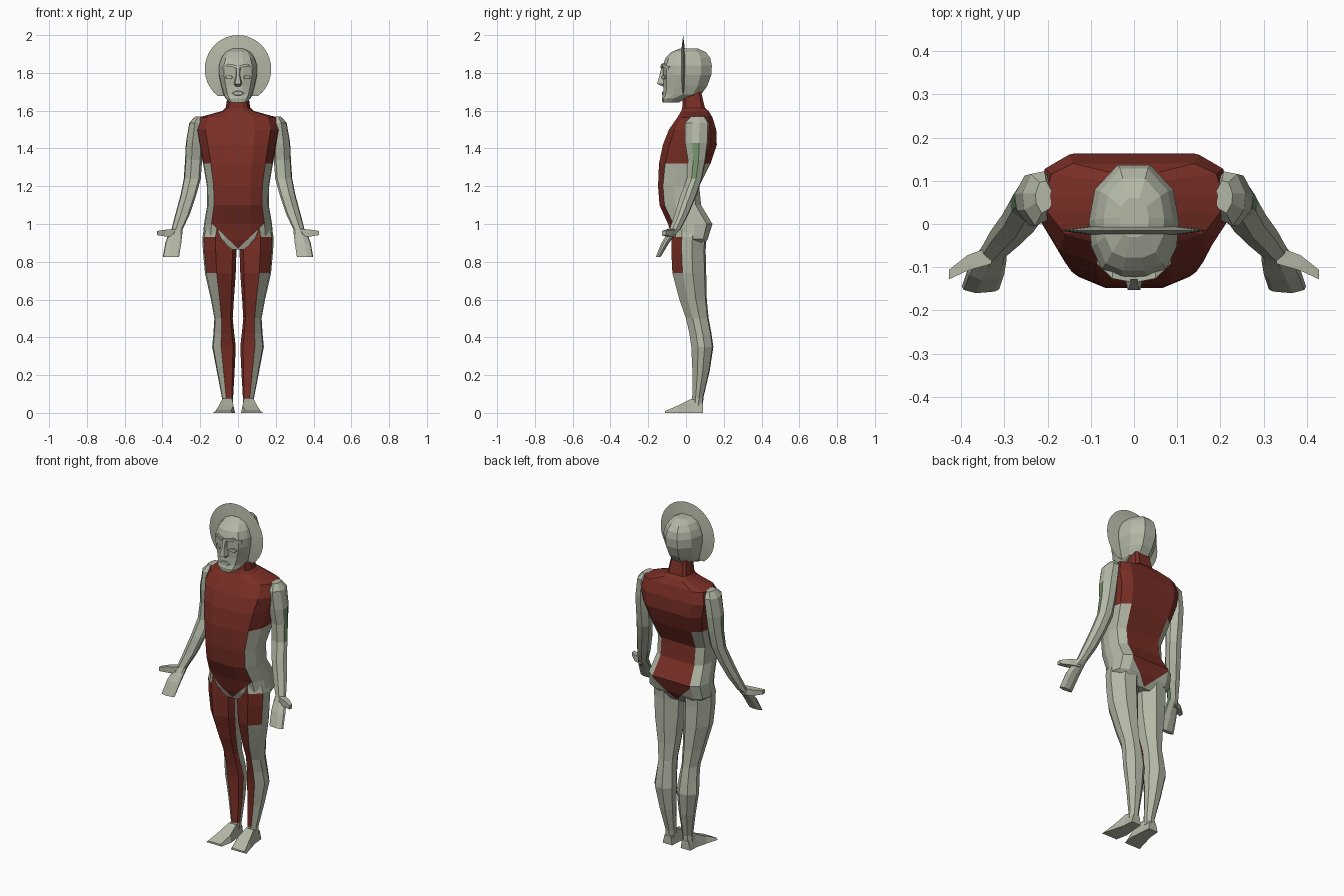
import bpy, bmesh, math
from mathutils import Vector

if "Cube" in bpy.data.objects:
    bpy.data.objects.remove(bpy.data.objects["Cube"])


def make_mat(name, rgb):
    m = bpy.data.materials.new(name)
    m.diffuse_color = (*rgb, 1)
    m.use_nodes = True
    m.node_tree.nodes["Principled BSDF"].inputs["Base Color"].default_value = m.diffuse_color
    return m


MATS = [make_mat("pale_grey", (0.45, 0.48, 0.38)),
        make_mat("dark_red", (0.19, 0.028, 0.019)),
        make_mat("soft_green", (0.17, 0.29, 0.14))]
PALE, RED, GREEN = 0, 1, 2


def loft(name, rings, paint=None, mirror=False, cuts=()):
    """Skin closed rings of points; paint(column, mid_z) picks the colour."""
    bm = bmesh.new()
    vs = [[bm.verts.new(p) for p in r] for r in rings]
    n = len(rings[0])
    for a, b in zip(vs, vs[1:]):
        for i in range(n):
            j = (i + 1) % n
            f = bm.faces.new((a[i], a[j], b[j], b[i]))
            if paint:
                f.material_index = paint(i, f.calc_center_median().z)
    for r in (vs[0], vs[-1]):
        f = bm.faces.new(r)
        if paint:
            f.material_index = paint(0, f.calc_center_median().z)
    for co, no in cuts:
        bmesh.ops.bisect_plane(bm, geom=bm.verts[:] + bm.edges[:] + bm.faces[:],
                               plane_co=co, plane_no=no)
    if cuts:  # pointed lower edge of the suit
        for f in bm.faces:
            c = f.calc_center_median()
            if c.z < 0.87 + 0.95 * abs(c.x) and c.z < 1.02:
                f.material_index = PALE
    bmesh.ops.recalc_face_normals(bm, faces=bm.faces[:])
    me = bpy.data.meshes.new(name)
    bm.to_mesh(me)
    bm.free()
    for m in MATS:
        me.materials.append(m)
    ob = bpy.data.objects.new(name, me)
    bpy.context.collection.objects.link(ob)
    if mirror:
        ob.modifiers.new("Mirror", 'MIRROR')
    return ob


def section(profile, x0, x1, yf, yb, z):
    return [(x0 + u * (x1 - x0), yf + v * (yb - yf), z) for u, v in profile]


def limb(rows):
    return [section(LIMB, xi, xo, yf, yb, z) for z, xi, xo, yf, yb in rows]


def body(profile, rows):
    return [section(profile, -w, w, yf, yb, z) for z, w, yf, yb in rows]


def both_sides(half):
    pts = half + [(-x, y) for x, y in reversed(half)]
    return [((x + 1) / 2, y) for x, y in pts]


LIMB = [(.12, .15), (.62, 0), (.95, .3), (1, .6), (.75, .95), (.35, 1), (.03, .7), (0, .35)]
TRUNK = both_sides([(.4, 0), (.78, .12), (.97, .38), (1, .6), (.93, .87), (.68, 1)])
SKULL = both_sides([(.28, 0), (.72, .07), (.95, .27), (1, .5), (.87, .78), (.36, 1)])


# Torso and neck: red above the ribs, red front and back panels below
def paint_torso(col, z):
    return RED if z > 1.32 or col in (0, 5, 10, 11) else PALE


torso = body(TRUNK, [
    (1.70, .052, -.015, .08), (1.615, .065, -.02, .10), (1.598, .085, -.025, .12),
    (1.565, .205, -.045, .14), (1.50, .222, -.09, .16), (1.42, .205, -.122, .163),
    (1.32, .185, -.143, .13), (1.20, .165, -.148, .07), (1.10, .163, -.14, .08),
    (1.00, .18, -.095, .14), (.92, .187, -.072, .115), (.865, .12, -.05, .08)])
loft("torso", torso, paint_torso,
     cuts=[((0, 0, .87), (s * .95, 0, -1)) for s in (1, -1)])


# Legs: red thigh panel and red inner front stripe
def paint_leg(col, z):
    if z > .93:
        return RED if col in (0, 7) else PALE
    return RED if (z > .08 and col in (0, 7)) or (z > .74 and col == 1) else PALE


loft("leg", limb([
    (1.00, .01, .17, -.07, .10), (.93, .006, .189, -.078, .108), (.86, .008, .186, -.078, .104),
    (.74, .012, .175, -.072, .107), (.60, .022, .143, -.035, .11), (.50, .028, .125, 0, .12),
    (.42, .02, .13, .018, .135), (.35, .012, .137, .028, .145), (.22, .018, .112, .034, .125),
    (.08, .026, .085, .033, .092), (.04, .028, .088, .03, .09)]), paint_leg, True)


# Feet: flat wedges
loft("foot", [[(a, y, 0), (b, y, 0), (b - .012, y, h), (a + .008, y, h)] for y, a, b, h in [
    (.09, .028, .09, .05), (.03, .024, .094, .075), (-.04, .016, .112, .04),
    (-.11, .03, .132, .01)]], mirror=True)


# Arms and flat hands, palms forward
def paint_arm(col, z):
    if (col == 2 and 1.24 < z < 1.43) or (col == 6 and .9 < z < 1.05):
        return GREEN
    return PALE


loft("arm", limb([
    (1.568, .19, .228, .025, .10), (1.535, .18, .258, -.005, .122), (1.43, .185, .276, -.005, .118),
    (1.34, .19, .28, .01, .105), (1.24, .197, .287, .005, .085), (1.15, .222, .305, -.03, .055),
    (1.05, .256, .332, -.06, .012), (.97, .294, .352, -.088, -.03),
    (.945, .295, .368, -.102, -.055), (.90, .30, .385, -.13, -.09),
    (.825, .312, .398, -.16, -.135)]), paint_arm, True)

loft("thumb", [[(x, y - t, z - t), (x, y + t, z - t), (x, y + t, z + t), (x, y - t, z + t)]
               for x, y, z, t in [(.33, -.072, .955, .02), (.385, -.09, .952, .018),
                                  (.428, -.117, .952, .011)]], mirror=True)

# Head
loft("head", body(SKULL, [
    (1.642, .045, -.125, -.04), (1.665, .066, -.128, .0), (1.685, .076, -.122, .08),
    (1.73, .09, -.118, .112), (1.79, .104, -.12, .134), (1.84, .104, -.122, .137),
    (1.88, .09, -.108, .128), (1.91, .07, -.078, .105), (1.93, .034, -.03, .06)]))

# Face: nose, brows, eyes and lips
loft("nose", [[(-w, -.11, z), (-w * .6, y, z), (w * .6, y, z), (w, -.11, z)] for z, w, y in [
    (1.728, .016, -.122), (1.742, .024, -.153), (1.79, .012, -.14), (1.838, .016, -.128)]])
loft("brow", [[(x, y, z), (x, y + .05, z), (x, y + .045, z + .014), (x, y, z + .014)]
              for x, y, z in [(.008, -.134, 1.826), (.05, -.126, 1.835), (.086, -.092, 1.818)]],
     mirror=True)


def face_plate(name, cx, cz, rx, rz, y, slope, mirror=False):
    """Thin six-sided plate lying on the face."""
    loft(name, [[(cx + s * rx * math.cos(a), y + d + slope * rx * math.cos(a),
                  cz + s * rz * math.sin(a)) for a in [k * math.pi / 3 for k in range(6)]]
                for s, d in ((1, .006), (.85, 0))], mirror=mirror)


face_plate("eye", .048, 1.777, .022, .012, -.121, .45, True)
face_plate("lips", 0, 1.692, .032, .013, -.127, 0)

# Fin disc standing behind the face, open below the jaw
CZ, YM = 1.82, -.015
rim = [(.176 * math.cos(a), YM, CZ + .18 * math.sin(a))
       for a in [math.radians(-52 + 284 * k / 28) for k in range(29)]]
bm = bmesh.new()
rv = [bm.verts.new(p) for p in rim]
for y in (YM - .022, YM + .022):
    c = bm.verts.new((0, y, CZ))
    for a, b in zip(rv, rv[1:] + rv[:1]):
        bm.faces.new((a, b, c))
bmesh.ops.recalc_face_normals(bm, faces=bm.faces[:])
me = bpy.data.meshes.new("fin_disc")
bm.to_mesh(me)
bm.free()
me.materials.append(MATS[PALE])
bpy.context.collection.objects.link(bpy.data.objects.new("fin_disc", me))
